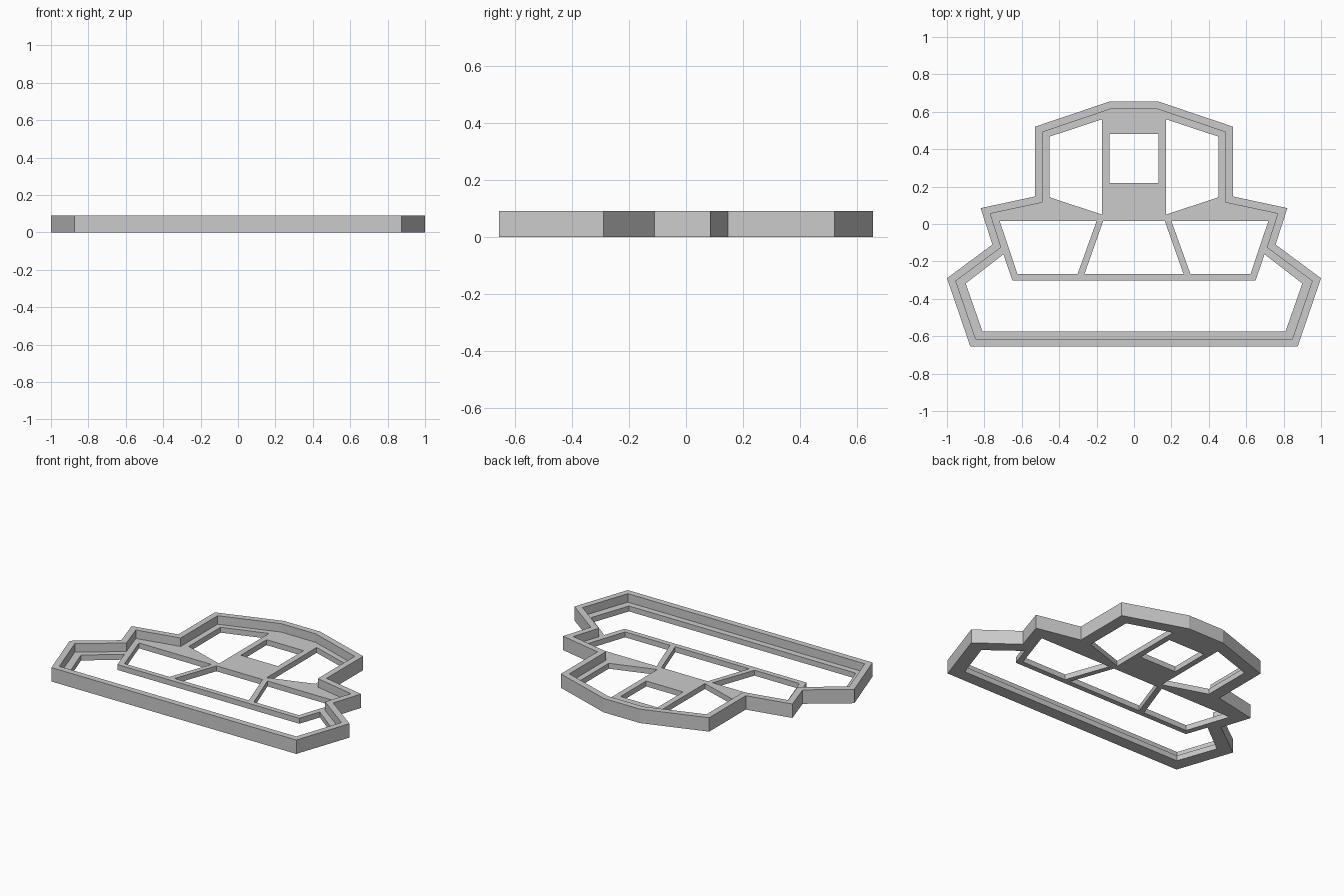
import bpy
from mathutils import Vector

cube = bpy.data.objects.get("Cube")
if cube:
    bpy.data.objects.remove(cube, do_unlink=True)

HEIGHT, FLOOR, WALL = 0.09, 0.035, 0.04

grey = bpy.data.materials.new("plain grey")
grey.use_nodes = True
colour = (0.6, 0.6, 0.6, 1)
grey.diffuse_color = colour
grey.node_tree.nodes["Principled BSDF"].inputs["Base Color"].default_value = colour


def mirrored(half):
    """Close a right-hand half profile into a full symmetric loop."""
    return half + [(-x, y) for x, y in reversed(half)]


def flipped(loop):
    return [(-x, y) for x, y in loop]


def inset(loop, d):
    """Mitred inward offset of a clockwise loop."""
    pts = [Vector(p) for p in loop]
    result = []
    for i, p in enumerate(pts):
        a = (p - pts[i - 1]).normalized()
        b = (pts[(i + 1) % len(pts)] - p).normalized()
        na, nb = Vector((a.y, -a.x)), Vector((b.y, -b.x))
        result.append(tuple(p + (na + nb) * d / (1 + na.dot(nb))))
    return result


def plate(name, loops, z0, z1):
    """Flat plate with holes, extruded from z0 to z1."""
    curve = bpy.data.curves.new(name, "CURVE")
    curve.dimensions = "2D"
    curve.fill_mode = "BOTH"
    curve.extrude = (z1 - z0) / 2
    for loop in loops:
        spline = curve.splines.new("POLY")
        spline.points.add(len(loop) - 1)
        for point, (x, y) in zip(spline.points, loop):
            point.co = (x, y, 0, 1)
        spline.use_cyclic_u = True
    temp = bpy.data.objects.new(name + " profile", curve)
    bpy.context.collection.objects.link(temp)
    graph = bpy.context.evaluated_depsgraph_get()
    mesh = bpy.data.meshes.new_from_object(temp.evaluated_get(graph))
    bpy.data.objects.remove(temp, do_unlink=True)
    obj = bpy.data.objects.new(name, mesh)
    obj.location.z = (z0 + z1) / 2
    bpy.context.collection.objects.link(obj)
    mesh.materials.clear()
    mesh.materials.append(grey)
    mesh.shade_flat()
    return obj


# Outer silhouette
outline = mirrored([(0.13, 0.655), (0.53, 0.52), (0.53, 0.147), (0.82, 0.085),
                    (0.757, -0.11), (1, -0.29), (0.875, -0.655)])

# Openings in the floor
front_opening = mirrored([(0.698, -0.162), (0.9, -0.318), (0.81, -0.575)])
front_opening = [(0.65, -0.302)] + front_opening + [(-0.65, -0.302)]
side_opening = [(0.2, 0.015), (0.718, 0.015), (0.623, -0.268), (0.302, -0.268)]
middle_opening = mirrored([(0.165, 0.015), (0.265, -0.268)])
upper_opening = [(0.17, 0.56), (0.452, 0.467), (0.452, 0.143), (0.17, 0.05)]
square_opening = mirrored([(0.132, 0.48), (0.132, 0.218)])

# Thin base with bars and openings, and the raised wall around its edge
plate("floor", [outline, front_opening, side_opening, flipped(side_opening),
                middle_opening, upper_opening, flipped(upper_opening),
                square_opening], 0, FLOOR)
plate("rim_wall", [outline, inset(outline, WALL)], FLOOR, HEIGHT)
